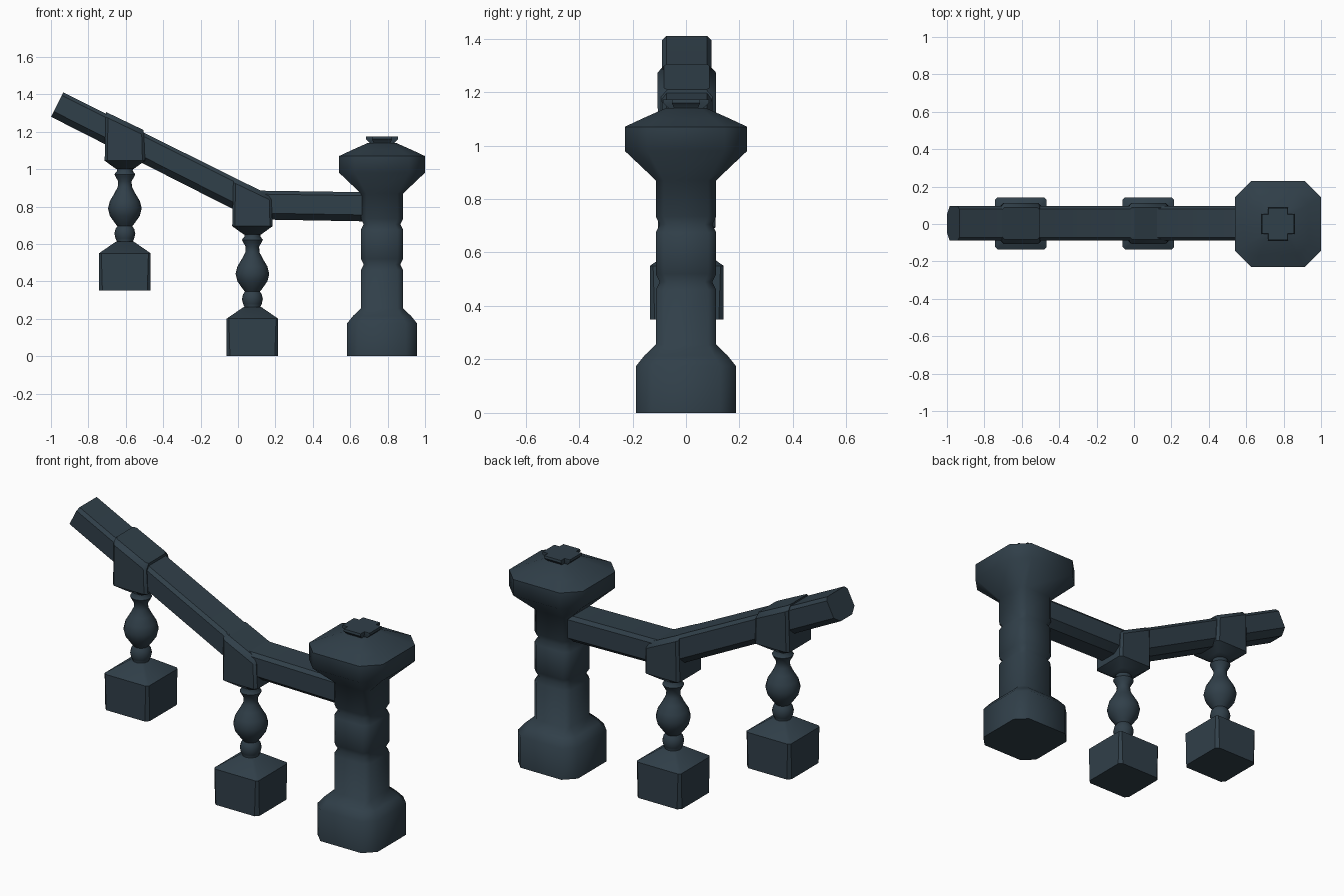
import bpy, bmesh, math
from mathutils import Vector

if "Cube" in bpy.data.objects:
    bpy.data.objects.remove(bpy.data.objects["Cube"])

slate = bpy.data.materials.new("dark slate paint")
slate.diffuse_color = (0.03, 0.05, 0.067, 1)
slate.use_nodes = True
slate.node_tree.nodes["Principled BSDF"].inputs["Base Color"].default_value = slate.diffuse_color


def loft(name, rings, loc=(0, 0, 0), angle=50):
    """Skin a stack of equal-length point rings and cap both ends."""
    bm = bmesh.new()
    vs = [[bm.verts.new(p) for p in ring] for ring in rings]
    n = len(vs[0])
    for a, b in zip(vs, vs[1:]):
        for i in range(n):
            j = (i + 1) % n
            bm.faces.new((a[i], a[j], b[j], b[i]))
    bm.faces.new(vs[0][::-1])
    bm.faces.new(vs[-1])
    bmesh.ops.recalc_face_normals(bm, faces=bm.faces)
    me = bpy.data.meshes.new(name)
    bm.to_mesh(me)
    bm.free()
    me.materials.append(slate)
    ob = bpy.data.objects.new(name, me)
    ob.location = loc
    bpy.context.collection.objects.link(ob)
    bpy.ops.object.select_all(action='DESELECT')
    ob.select_set(True)
    bpy.context.view_layer.objects.active = ob
    bpy.ops.object.shade_smooth_by_angle(angle=math.radians(angle))
    return ob


def square(z, hx, c, hy=None, shear=0):
    """Square ring with clipped corners, optionally sloping along x."""
    hy = hy or hx
    pts = [(hx, -hy + c), (hx, hy - c), (hx - c, hy), (-hx + c, hy),
           (-hx, hy - c), (-hx, -hy + c), (-hx + c, -hy), (hx - c, -hy)]
    return [(x, y, z + shear * x) for x, y in pts]


def circle(z, r, n=16):
    return [(r * math.cos(math.tau * i / n), r * math.sin(math.tau * i / n), z)
            for i in range(n)]


def cross(z, a, b):
    """Plus-shaped ring: arm length a, arm half width b."""
    pts = [(a, -b), (a, b), (b, b), (b, a), (-b, a), (-b, b),
           (-a, b), (-a, -b), (-b, -b), (-b, -a), (b, -a), (b, -b)]
    return [(x, y, z) for x, y in pts]


# Newel post: foot, notched shaft and flared cap
POST_X = 0.77
post = [(0, .187, .06), (.175, .187, .06), (.215, .155, .05), (.255, .113, .03),
        (.46, .113, .03), (.49, .098, .028), (.52, .113, .03),
        (.675, .113, .03), (.705, .098, .028), (.735, .113, .03),
        (.87, .113, .03), (.98, .229, .085), (1.07, .229, .085),
        (1.10, .165, .06), (1.14, .075, .02)]
loft("newel_post", [square(z, h, c) for z, h, c in post], (POST_X, 0, 0), 60)
loft("cap_finial", [cross(1.12, .062, .042), cross(1.14, .066, .045),
                    cross(1.16, .087, .053), cross(1.173, .085, .052)],
     (POST_X, 0, 0), 40)

# Balusters: square foot, turned stem and bracket holding the rail
stem = [(.24, .05), (.262, .042), (.28, .05), (.305, .056), (.33, .05), (.345, .04),
        (.36, .052), (.40, .08), (.44, .09), (.48, .08), (.52, .056),
        (.555, .038), (.585, .036), (.61, .05), (.622, .056), (.64, .042), (.67, .045)]
for label, x, z in (("lower", .077, 0), ("upper", -.605, .35)):
    loc = (x, 0.003, z)
    loft(label + "_baluster_foot",
         [square(0, .138, .018), square(.2, .138, .012), square(.262, .048, .01)], loc, 35)
    loft(label + "_baluster_stem", [circle(h, r) for h, r in stem], loc)
    loft(label + "_bracket",
         [square(.65, .045, .012), square(.66, .06, .012), square(.695, .108, .014),
          square(.88, .102, .012, .109, -.48), square(.907, .1, .012, .085, -.48)], loc, 40)

# Handrail: one section swept along the sloping then level path
section = [(-.05, -.5), (.05, -.5), (.092, -.28), (.092, .38),
           (.076, .5), (-.076, .5), (-.092, .38), (-.092, -.28)]
path = [Vector((-.967, 0.003, 1.345)), Vector((.1, 0.003, .808)), Vector((POST_X, 0.003, .797))]
dirs = [(b - a).normalized() for a, b in zip(path, path[1:])]
tangents = [dirs[0], (dirs[0] + dirs[1]).normalized(), dirs[1]]
rings = []
for p, t, thick in zip(path, tangents, (.146, .158, .156)):
    up = Vector((-t.z, 0, t.x))
    rings.append([p + up * (u * thick) + Vector((0, y, 0)) for y, u in section])
loft("handrail", rings, (0, 0, 0), 35)
